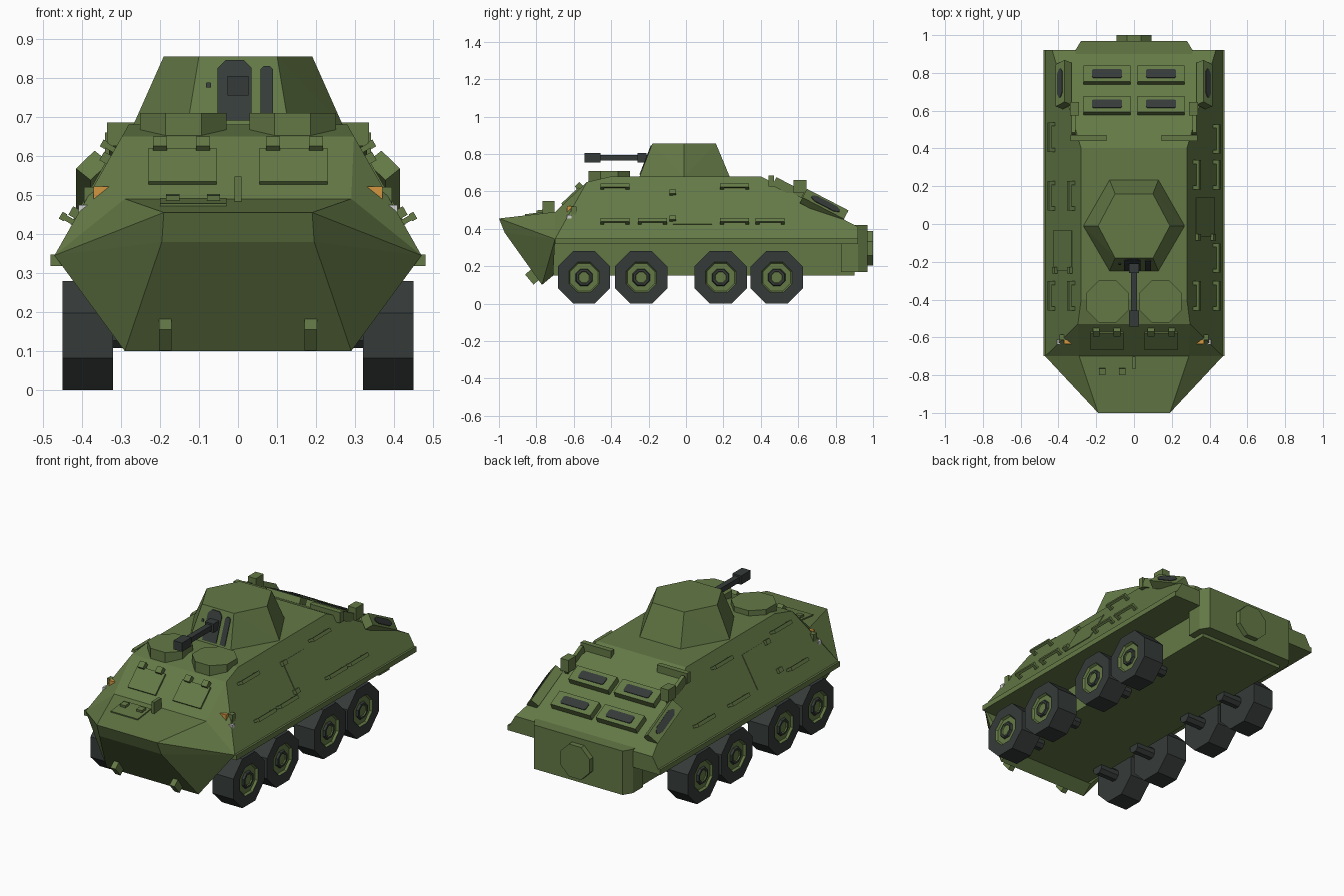
import bpy, bmesh, math
from mathutils import Matrix, Vector

if "Cube" in bpy.data.objects:
    bpy.data.objects.remove(bpy.data.objects["Cube"])


def material(name, rgb):
    m = bpy.data.materials.new(name)
    m.diffuse_color = (*rgb, 1)
    m.use_nodes = True
    m.node_tree.nodes["Principled BSDF"].inputs["Base Color"].default_value = m.diffuse_color
    return m


GREEN = material("army green", (0.127, 0.191, 0.061))
DARK = material("dark rubber", (0.036, 0.044, 0.042))
ORANGE = material("orange lamp", (0.65, 0.31, 0.055))
WHITE = material("white lamp", (0.65, 0.65, 0.65))
I = Matrix.Identity(4)


def finish(name, bm, mats, mtx=I):
    bmesh.ops.recalc_face_normals(bm, faces=bm.faces[:])
    me = bpy.data.meshes.new(name)
    bm.transform(mtx)
    bm.to_mesh(me)
    bm.free()
    for m in mats:
        me.materials.append(m)
    ob = bpy.data.objects.new(name, me)
    bpy.context.collection.objects.link(ob)
    return ob


def hull(name, pts, mat, mtx=I, mirror=False):
    """Convex solid around points, optionally with mirrored x copies."""
    bm = bmesh.new()
    for x, y, z in pts:
        bm.verts.new((x, y, z))
        if mirror:
            bm.verts.new((-x, y, z))
    r = bmesh.ops.convex_hull(bm, input=bm.verts[:])
    junk = [v for v in r["geom_interior"] if isinstance(v, bmesh.types.BMVert)]
    bmesh.ops.delete(bm, geom=junk, context="VERTS")
    bmesh.ops.dissolve_limit(bm, angle_limit=0.02, verts=bm.verts[:], edges=bm.edges[:])
    return finish(name, bm, [mat], mtx)


def boxes(name, parts, mat, mtx=I):
    """One object made of several (centre, size) boxes."""
    bm = bmesh.new()
    for c, s in parts:
        bmesh.ops.create_cube(bm, size=1, matrix=Matrix.Translation(c) @ Matrix.Diagonal((*s, 1)))
    return finish(name, bm, [mat], mtx)


def lathe(name, rings, mats, mtx, n=8):
    """Rings of (position along z, radius, material of next band)."""
    bm = bmesh.new()
    loops = [[bm.verts.new((r * math.cos((i + .5) * math.tau / n), r * math.sin((i + .5) * math.tau / n), h))
              for i in range(n)] for h, r, _ in rings]
    for k in range(len(rings) - 1):
        for i in range(n):
            j = (i + 1) % n
            f = bm.faces.new((loops[k][i], loops[k][j], loops[k + 1][j], loops[k + 1][i]))
            f.material_index = rings[k][2]
    for k in (0, -1):
        bm.faces.new(loops[k]).material_index = rings[k][2]
    return finish(name, bm, mats, mtx)


def grille(name, w, d, mtx):
    c = d * 0.3
    pts = [(x, y, z) for z in (0, .005) for x, y in ((w, d - c), (w - c, d), (w, c - d), (w - c, -d))]
    return hull(name, pts, DARK, mtx, True)


T, R = Matrix.Translation, Matrix.Rotation

# Hull
hull("nose", [(.19, -1, .455), (.195, -.97, .38), (.29, -.77, .1), (.29, -.71, .15),
              (.47, -.7, .345), (.29, -.7, .49)], GREEN, mirror=True)
hull("upper_hull", [(.47, -.7, .345), (.29, -.7, .49), (.297, -.53, .65), (.28, -.4, .68),
                    (.28, .4, .68), (.433, .92, .41), (.47, .92, .345)], GREEN, mirror=True)
boxes("side_ledge", [((0, .11, .3325), (.96, 1.62, .03))], GREEN)
boxes("lower_hull", [((0, .095, .235), (.54, 1.61, .17))], GREEN)
hull("rear_box", [(.31, .83, .17), (.31, .92, .17), (.28, .97, .17),
                  (.31, .83, .42), (.31, .92, .42), (.28, .97, .42)], GREEN, mirror=True)
lathe("rear_cap", [(0, .1, 0), (.06, .1, 0)], [GREEN], T((0, 1, .295)) @ R(math.pi / 2, 4, "X"))

# Turret and gun
hull("turret", [(.27, -.01, .675), (.13, .235, .675), (.13, -.25, .675),
                (.19, -.01, .855), (.1, .16, .855), (.1, -.18, .855)], GREEN, mirror=True)


def face_plate(name, x0, x1, z0, z1, c):
    outline = ((x0, z0), (x1, z0), (x1, z1 - c), (x1 - c, z1), (x0 + c, z1), (x0, z1 - c))
    hull(name, [(x, -.25 + (z - .675) * .389 - d, z) for x, z in outline for d in (-.004, .005)], DARK)


face_plate("gun_slot", -.052, .035, .69, .845, .02)
face_plate("sight_slot", .058, .09, .69, .83, .008)
face_plate("small_sight", -.082, -.069, .775, .788, .002)
boxes("gun", [((0, -.33, .78), (.032, .3, .03)), ((0, -.5, .78), (.054, .085, .05)),
              ((0, -.235, .78), (.054, .05, .05))], DARK)

# Roof hatches
for s in (1, -1):
    lathe("crew_hatch", [(0, .12, 0), (.065, .12, 0)], [GREEN], T((s * .14, -.41, .645)))

# Wheels and axles
wheel = [(-.13, .07, 1), (-.13, .1515, 1), (0, .1515, 1), (0, .088, 0), (-.012, .08, 0),
         (-.012, .05, 1), (.0, .045, 1), (0, .033, 0), (-.006, .03, 0)]
for s in (1, -1):
    for y in (-.545, -.24, .185, .485):
        m = T((s * .45, y, .14)) @ R(s * math.pi / 2, 4, "Y")
        lathe("wheel", wheel, [GREEN, DARK], m)
        lathe("axle", [(-.25, .035, 0), (-.12, .035, 0)], [DARK], m)

# Side handles, hinges and door panels
LEAN = math.atan2(.335, .19)


def side_frame(s, y, z):
    return T((s * (.47 - (z - .345) * .567), y, z)) @ R(s * LEAN, 4, "Y")


def handle(s, y, z, length=.155):
    ends = [((0, e * (length / 2 - .01), .015), (.014, .02, .04)) for e in (1, -1)]
    boxes("side_handle", ends + [((0, 0, .03), (.02, length, .014))], GREEN, side_frame(s, y, z))


rows = {1: ([-.38, .26], [-.38, -.18, .26, .45]), -1: ([-.38, .15], [-.38, .15, .46])}
for s, (high, low) in rows.items():
    for y in high:
        handle(s, y, .615)
    for y in low:
        handle(s, y, .43)
    dy = .035 if s > 0 else -.14
    boxes("side_door", [((0, 0, 0), (.2, .21, .008))], GREEN, side_frame(s, dy, .51))
    for z in (.45, .59):
        boxes("door_hinge", [((0, 0, .008), (.025, .035, .025))], GREEN, side_frame(s, dy - .105, z))

# Front hatches, nose hatch and guide post
GLACIS = T((0, -.615, .57)) @ R(math.atan2(.16, .17), 4, "X")
for s in (1, -1):
    boxes("vision_hatch", [((s * .142, 0, .003), (.175, .125, .014))], GREEN, GLACIS)
    boxes("vision_hinge", [((s * x, .07, .012), (.036, .035, .03)) for x in (.09, .2)], GREEN, GLACIS)
NOSE = T((-.115, -.8, .478)) @ R(math.atan2(.035, .3), 4, "X")
boxes("nose_hatch", [((0, 0, .002), (.17, .12, .01)), ((-.052, .02, .01), (.034, .035, .02)),
                     ((.052, .02, .01), (.034, .035, .02))], GREEN, NOSE)
boxes("guide_post", [((0, -.735, .515), (.018, .065, .065))], GREEN)

# Lamps and tow hooks
for s in (1, -1):
    hull("orange_lamp", [(s * x, y, z) for y in (-.635, -.615)
                         for x, z in ((.318, .522), (.37, .522), (.37, .472), (.335, .472), (.318, .495))], ORANGE)
    boxes("white_lamp", [((s * .392, -.625, .457), (.032, .025, .034))], WHITE)
    boxes("lamp_bracket", [((s * .36, -.6, .475), (.07, .03, .09))], GREEN)
    boxes("tow_hook", [((0, 0, 0), (.032, .06, .07))], GREEN,
          T((s * .186, -.815, .148)) @ R(math.radians(40), 4, "X"))

# Rear deck vents and grilles
SLOPE = R(-math.atan2(.27, .52), 4, "X")
for s in (1, -1):
    for y in (.62, .78):
        m = T((s * .143, y, .68 - (y - .4) * .519)) @ SLOPE
        boxes("deck_vent", [((0, 0, .01), (.25, .095, .05))], GREEN, m)
        grille("deck_grille", .08, .025, m @ T((0, 0, .034)))
    # Corner vents
    m = T((s * .365, .735, .512)) @ SLOPE @ R(s * math.radians(48), 4, "Y")
    boxes("corner_vent", [((0, 0, .01), (.07, .25, .05))], GREEN, m)
    grille("corner_grille", .02, .085, m @ T((0, 0, .034)))
    # Raised walls around the deck
    boxes("deck_wall", [((s * .24, .455, .655), (.19, .03, .06))], GREEN)
    boxes("deck_side_wall", [((0, 0, .005), (.02, .17, .05))], GREEN, T((s * .32, .545, .61)) @ SLOPE)
    boxes("corner_block", [((s * .315, .61, .625), (.05, .07, .07))], GREEN)
